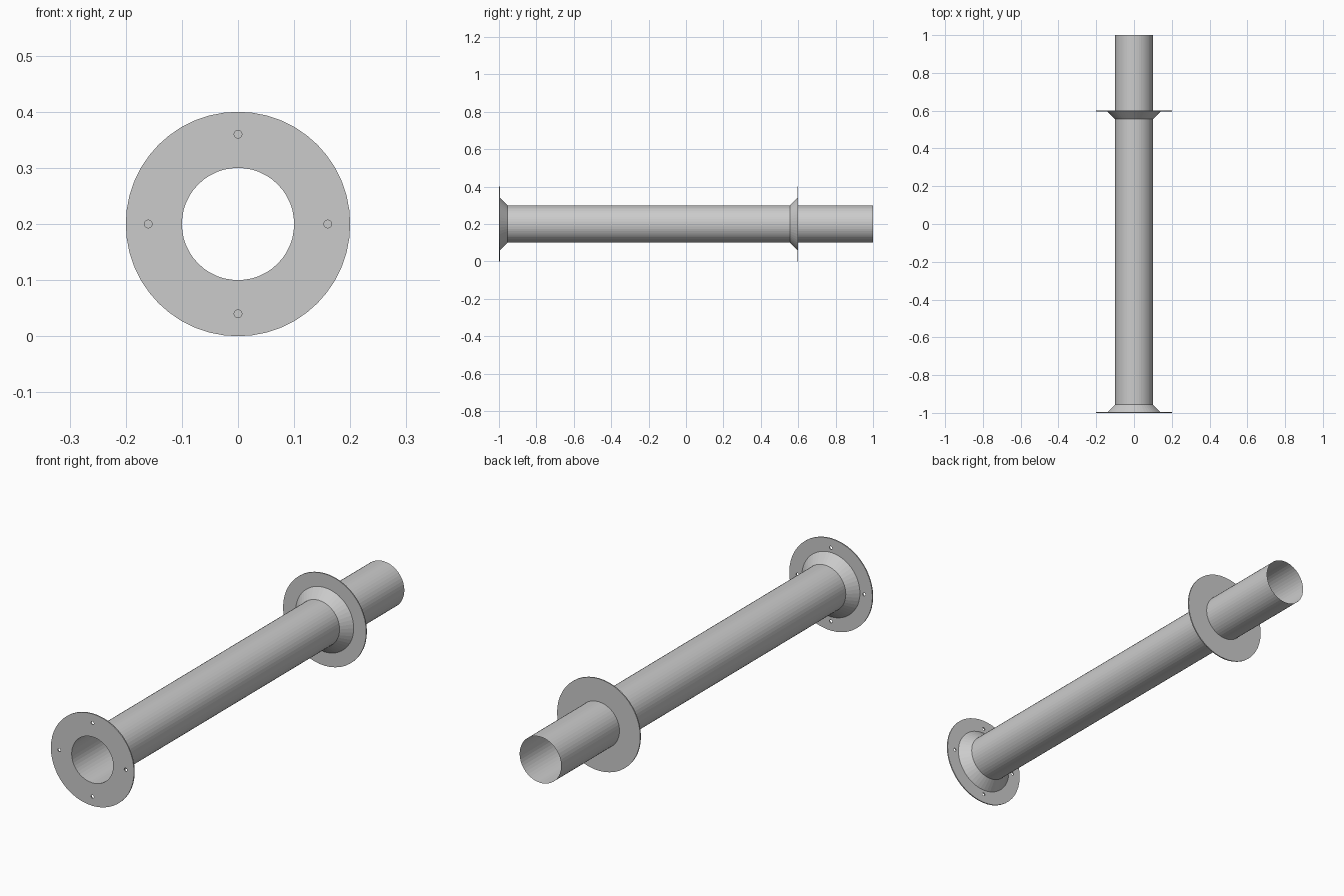
import bpy, bmesh
from math import sin, cos, pi

if "Cube" in bpy.data.objects:
    bpy.data.objects.remove(bpy.data.objects["Cube"])

SIDES = 48
AXIS_Z = 0.2
T = 0.005  # plate thickness


def lathe(name, profile, closed=False, sides=SIDES, cx=0.0, cz=AXIS_Z):
    """Spin (radius, y) points around an axis parallel to y."""
    bm = bmesh.new()
    rings = []
    for r, y in profile:
        rings.append([bm.verts.new((cx + r * cos(2 * pi * i / sides), y,
                                    cz + r * sin(2 * pi * i / sides)))
                      for i in range(sides)])
    pairs = list(zip(rings, rings[1:]))
    if closed:
        pairs.append((rings[-1], rings[0]))
    for a, b in pairs:
        for i in range(sides):
            j = (i + 1) % sides
            bm.faces.new((a[i], b[i], b[j], a[j]))
    bmesh.ops.recalc_face_normals(bm, faces=bm.faces)
    mesh = bpy.data.meshes.new(name)
    bm.to_mesh(mesh)
    bm.free()
    ob = bpy.data.objects.new(name, mesh)
    bpy.context.collection.objects.link(ob)
    return ob


def flange(name, y, d):
    """Flat ring plate with a conical collar pointing along d."""
    plate = lathe(name + "_plate", [(0.1, y), (0.2, y), (0.2, y + d * T), (0.1, y + d * T)], True)
    lathe(name + "_collar", [(0.14, y + d * T), (0.1, y + d * 0.045)])
    return plate


# Open thin-walled pipe
lathe("pipe", [(0.1, -1), (0.1, 1)])

# End flange and wall flange, collars facing each other
front = flange("front_flange", -1, 1)
flange("rear_flange", 0.6, -1)

# Four bolt holes in the front flange
for k in range(4):
    a = k * pi / 2
    bpy.ops.mesh.primitive_cylinder_add(
        vertices=16, radius=0.007, depth=0.04, rotation=(pi / 2, 0, 0),
        location=(0.16 * cos(a), -1 + T / 2, AXIS_Z + 0.16 * sin(a)))
    cutter = bpy.context.object
    cutter.name = f"bolt_hole_cutter_{k + 1}"
    cutter.hide_render = True
    cutter.display_type = 'WIRE'
    mod = front.modifiers.new(f"bolt_hole_{k + 1}", 'BOOLEAN')
    mod.object = cutter
    mod.operation = 'DIFFERENCE'
    mod.solver = 'EXACT'

# Bake the holes and remove the cutters
bpy.context.view_layer.objects.active = front
for mod in list(front.modifiers):
    cutter = mod.object
    bpy.ops.object.modifier_apply(modifier=mod.name)
    bpy.data.objects.remove(cutter)
